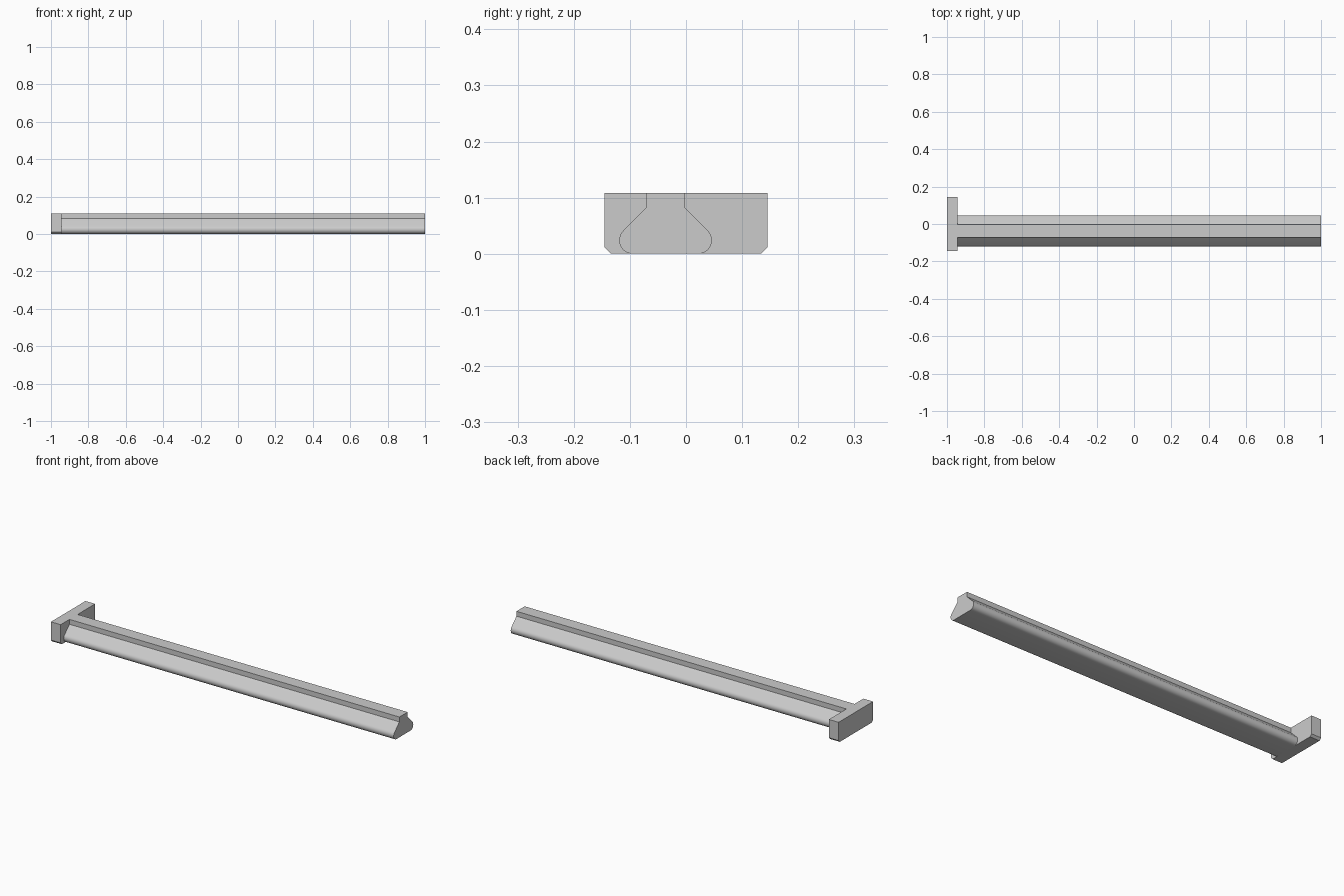
import bpy, bmesh
from math import cos, sin, radians

cube = bpy.data.objects.get("Cube")
if cube:
    bpy.data.objects.remove(cube, do_unlink=True)

HEIGHT = 0.108
PLATE_FACE = -0.943

grey = bpy.data.materials.new("plain grey")
grey.use_nodes = True
COLOUR = (0.6, 0.6, 0.6, 1)
grey.diffuse_color = COLOUR
grey.node_tree.nodes["Principled BSDF"].inputs["Base Color"].default_value = COLOUR


def extrude_profile(name, half, centre_y, x0, x1):
    """Mirror a half profile of (y, z) points and extrude it along x."""
    outline = half + [(-y, z) for y, z in reversed(half)]
    bm = bmesh.new()
    face = bm.faces.new([bm.verts.new((x0, centre_y + y, z)) for y, z in outline])
    result = bmesh.ops.extrude_face_region(bm, geom=[face])
    moved = [v for v in result["geom"] if isinstance(v, bmesh.types.BMVert)]
    bmesh.ops.translate(bm, verts=moved, vec=(x1 - x0, 0, 0))
    bmesh.ops.recalc_face_normals(bm, faces=bm.faces)
    mesh = bpy.data.meshes.new(name)
    bm.to_mesh(mesh)
    bm.free()
    mesh.materials.append(grey)
    obj = bpy.data.objects.new(name, mesh)
    bpy.context.collection.objects.link(obj)
    bpy.ops.object.select_all(action="DESELECT")
    obj.select_set(True)
    bpy.context.view_layer.objects.active = obj
    bpy.ops.object.shade_smooth_by_angle(angle=radians(30))
    return obj


# Rail: rounded foot, 45 degree flanks and a narrow upright neck
radius, half_foot, half_neck = 0.024, 0.0825, 0.0345
steps = 12
rail_half = []
for i in range(steps + 1):
    a = radians(-90 + 135 * i / steps)
    rail_half.append((half_foot - radius + radius * cos(a), radius + radius * sin(a)))
flank_y, flank_z = rail_half[-1]
rail_half += [(half_neck, flank_z + flank_y - half_neck), (half_neck, HEIGHT)]
extrude_profile("rail", rail_half, -0.0365, PLATE_FACE, 1)

# End plate: wide block with chamfered lower edges
chamfer, half_width = 0.011, 0.145
plate_half = [(half_width - chamfer, 0), (half_width, chamfer), (half_width, HEIGHT)]
extrude_profile("end_plate", plate_half, 0, -1, PLATE_FACE)
